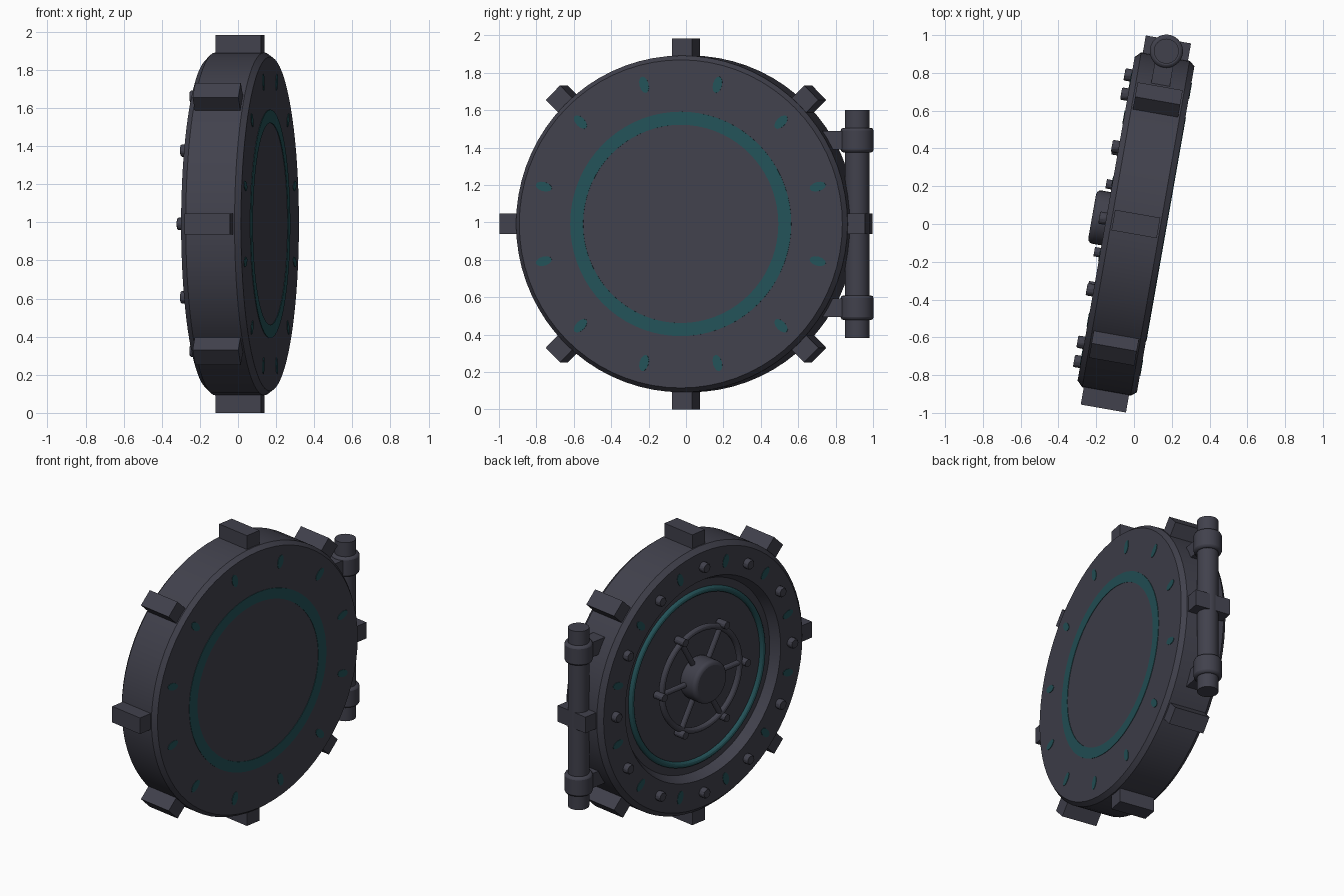
import bpy, bmesh
from math import pi, cos, sin, radians
from mathutils import Matrix, Vector

cube = bpy.data.objects.get("Cube")
if cube:
    bpy.data.objects.remove(cube, do_unlink=True)


def material(name, rgb):
    m = bpy.data.materials.new(name)
    m.use_nodes = True
    m.diffuse_color = (*rgb, 1)
    bsdf = next(n for n in m.node_tree.nodes if n.type == 'BSDF_PRINCIPLED')
    bsdf.inputs["Base Color"].default_value = (*rgb, 1)
    return m


METAL = material("dark steel", (0.053, 0.053, 0.073))
TEAL = material("teal glow", (0.017, 0.085, 0.098))

# Door frame: local x is the door axis, y runs across the door, z is up
DOOR = Matrix.Translation((0.01, 0, 0.992)) @ Matrix.Rotation(radians(-10), 4, 'Z')


def around(angle):
    return Matrix.Rotation(angle, 4, 'X')


def finish(name, bm, mat, local=Matrix(), bevel=0.0, segments=1):
    bmesh.ops.recalc_face_normals(bm, faces=bm.faces[:])
    mesh = bpy.data.meshes.new(name)
    bm.to_mesh(mesh)
    bm.free()
    mesh.materials.append(mat)
    mesh.polygons.foreach_set("use_smooth", [True] * len(mesh.polygons))
    mesh.set_sharp_from_angle(angle=radians(28))
    ob = bpy.data.objects.new(name, mesh)
    bpy.context.collection.objects.link(ob)
    ob.matrix_world = DOOR @ local
    if bevel:
        mod = ob.modifiers.new("bevel", 'BEVEL')
        mod.width, mod.segments = bevel, segments
    return ob


def lathe(name, profile, mat, closed=False, steps=72):
    """Turn a (radius, depth) profile about the door axis."""
    bm = bmesh.new()
    vs = [bm.verts.new((w, r, 0)) for r, w in profile]
    pairs = list(zip(vs, vs[1:])) + ([(vs[-1], vs[0])] if closed else [])
    es = [bm.edges.new(p) for p in pairs]
    bmesh.ops.spin(bm, geom=vs + es, cent=(0, 0, 0), axis=(1, 0, 0),
                   angle=2 * pi, steps=steps, use_merge=True)
    bmesh.ops.remove_doubles(bm, verts=bm.verts[:], dist=0.0001)
    return finish(name, bm, mat)


def ring(name, major, minor, w, mat):
    pts = [(major + minor * cos(i * pi / 6), w + minor * sin(i * pi / 6)) for i in range(12)]
    return lathe(name, pts, mat, closed=True)


def box(name, size, local, mat, bevel=0.0):
    bm = bmesh.new()
    bmesh.ops.create_cube(bm, size=1)
    bmesh.ops.scale(bm, vec=size, verts=bm.verts[:])
    return finish(name, bm, mat, local, bevel)


def rod(name, radius, a, b, mat, sides=24, turn=Matrix(), squash=1.0, bevel=0.0, segments=1):
    """Cylinder between two points of the door frame."""
    a, b = Vector(a), Vector(b)
    bm = bmesh.new()
    bmesh.ops.create_cone(bm, cap_ends=True, segments=sides, radius1=radius,
                          radius2=radius, depth=(b - a).length)
    bmesh.ops.rotate(bm, matrix=(b - a).to_track_quat('Z', 'Y').to_matrix(), verts=bm.verts[:])
    bmesh.ops.scale(bm, vec=(1, 1, squash), verts=bm.verts[:])
    return finish(name, bm, mat, turn @ Matrix.Translation((a + b) / 2), bevel, segments)


# Door slab with chamfered rim and a recessed panel on the wheel side
lathe("door_slab", [(0, 0.16), (0.877, 0.16), (0.9, 0.13), (0.9, -0.13), (0.87, -0.16),
                    (0.68, -0.16), (0.645, -0.1), (0, -0.1)], METAL)

# Glowing rings: round tube in the recess, flat band on the other side
ring("panel_glow_ring", 0.575, 0.02, -0.105, TEAL)
lathe("flat_glow_band", [(0.53, 0.158), (0.53, 0.163), (0.6, 0.163), (0.6, 0.158)], TEAL, closed=True)

# Locking lugs
for i in range(8):
    box("locking_lug", (0.243, 0.17, 0.11),
        around(i * pi / 4) @ Matrix.Translation((0, 0.907, 0)), METAL)

# Bolts, with lit marks between them on both faces
for i in range(12):
    turn = around(i * pi / 6)
    rod("rim_bolt", 0.035, (-0.15, 0.77, 0), (-0.197, 0.77, 0), METAL, 8, turn, bevel=0.006)
    turn = around((i + 0.5) * pi / 6)
    for side in (-1, 1):
        rod("light_mark", 0.045, (side * 0.158, 0.77, 0), (side * 0.163, 0.77, 0),
            TEAL, 12, turn, squash=0.55)

# Hand wheel
rod("wheel_hub", 0.143, (-0.09, 0, 0), (-0.235, 0, 0), METAL, 32, bevel=0.025, segments=3)
ring("wheel_rim", 0.34, 0.02, -0.14, METAL)
for i in range(6):
    turn = around(i * pi / 3)
    rod("wheel_spoke", 0.018, (-0.14, 0.1, 0), (-0.14, 0.36, 0), METAL, 12, turn)
    rod("wheel_peg", 0.025, (-0.115, 0.365, 0), (-0.192, 0.365, 0), METAL, 12, turn)

# Hinge
HINGE = 0.929
rod("hinge_pin", 0.066, (0, HINGE, -0.61), (0, HINGE, 0.61), METAL, 32)
for side in (-1, 1):
    z = side * 0.448
    rod("hinge_barrel", 0.088, (0, HINGE, z - 0.066), (0, HINGE, z + 0.066),
        METAL, 32, bevel=0.015, segments=2)
    box("hinge_arm", (0.1, 0.2, 0.1), Matrix.Translation((0, HINGE - 0.1, z)), METAL)
